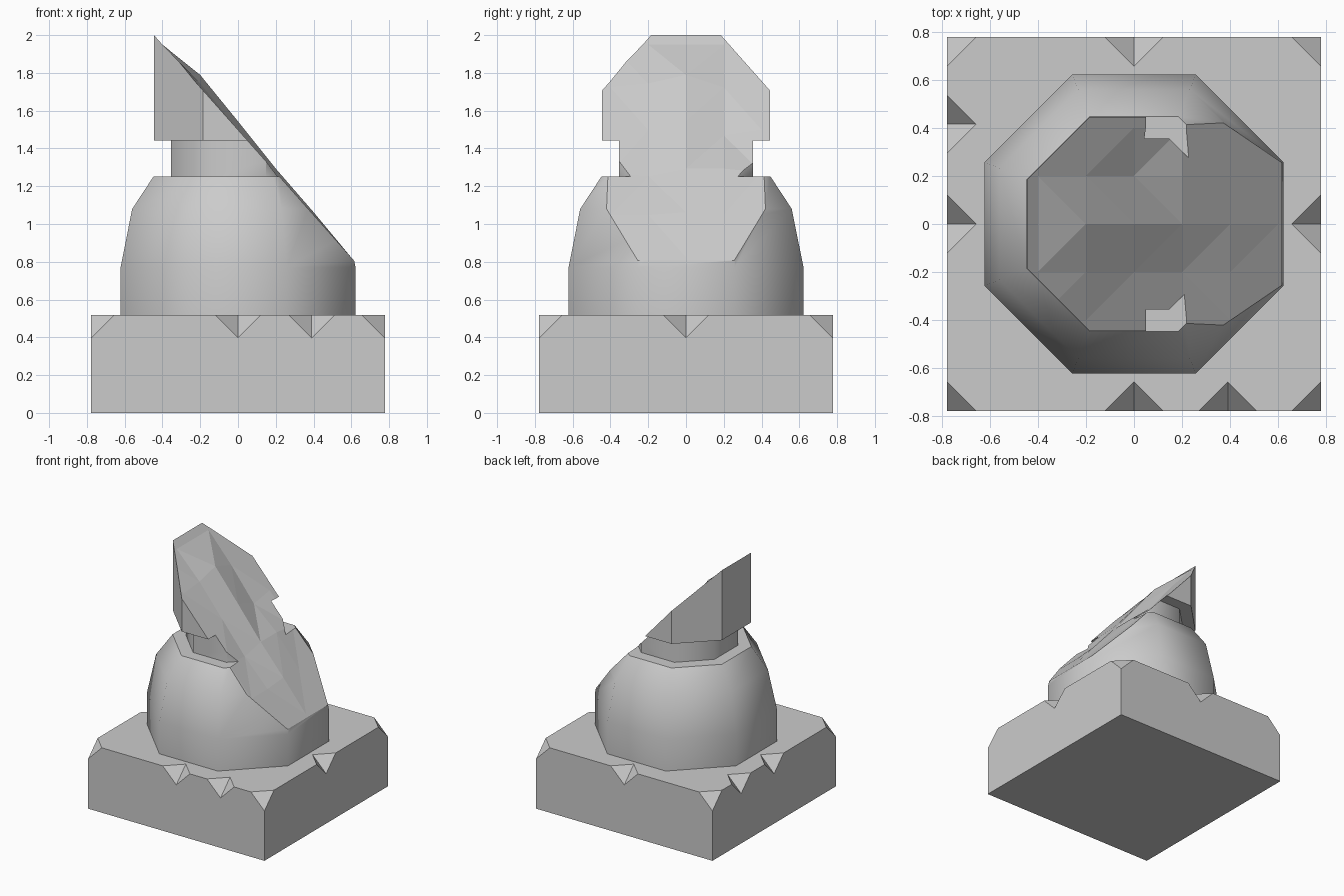
import bpy, bmesh, math

if "Cube" in bpy.data.objects:
    bpy.data.objects.remove(bpy.data.objects["Cube"])

HALF, BASE_TOP, NOTCH = 0.777, 0.517, 0.12


def make_object(name, bm):
    bmesh.ops.recalc_face_normals(bm, faces=bm.faces)
    mesh = bpy.data.meshes.new(name)
    bm.to_mesh(mesh)
    bm.free()
    obj = bpy.data.objects.new(name, mesh)
    bpy.context.collection.objects.link(obj)
    return obj


def activate(obj):
    bpy.ops.object.select_all(action='DESELECT')
    obj.select_set(True)
    bpy.context.view_layer.objects.active = obj


def cut(obj, cutter):
    activate(obj)
    mod = obj.modifiers.new("cut", 'BOOLEAN')
    mod.operation = 'DIFFERENCE'
    mod.solver = 'EXACT'
    mod.object = cutter
    bpy.ops.object.modifier_apply(modifier=mod.name)


def octagon_stack(name, profile):
    """Eight-sided solid; profile lists (flat-to-centre distance, height)."""
    bm = bmesh.new()
    rings = []
    for apothem, z in profile:
        r = apothem / math.cos(math.pi / 8)
        rings.append([bm.verts.new((r * math.cos((i + 0.5) * math.pi / 4),
                                    r * math.sin((i + 0.5) * math.pi / 4), z))
                      for i in range(8)])
    for a, b in zip(rings, rings[1:]):
        for i in range(8):
            j = (i + 1) % 8
            bm.faces.new((a[i], a[j], b[j], b[i]))
    bm.faces.new(rings[0])
    bm.faces.new(rings[-1])
    return make_object(name, bm)


# Square base with chipped corners and edges
bm = bmesh.new()
bmesh.ops.create_cube(bm, size=1)
for v in bm.verts:
    v.co = (v.co.x * 2 * HALF, v.co.y * 2 * HALF, (v.co.z + 0.5) * BASE_TOP)
base = make_object("base", bm)

chips = [(sx * HALF, sy * HALF) for sx in (-1, 1) for sy in (-1, 1)]
chips += [(0, -HALF), (0.39, -HALF), (0, HALF), (HALF, 0), (-HALF, 0), (-HALF, 0.415)]
bm = bmesh.new()
for x, y in chips:
    new = bmesh.ops.create_uvsphere(bm, u_segments=4, v_segments=2, radius=NOTCH)
    bmesh.ops.translate(bm, verts=new["verts"], vec=(x, y, BASE_TOP))
chip_cutter = make_object("chip_cutter", bm)
cut(base, chip_cutter)

# Sloping, slightly uneven break surface
bumps = {(-2, 0): 0.065, (0, 0): 0.045, (0, 2): -0.03, (-2, -2): 0.02,
         (2, -2): -0.02, (2, 0): 0.02, (4, 0): 0.015, (2, 2): 0.02}
bm = bmesh.new()
bmesh.ops.create_grid(bm, x_segments=10, y_segments=10, size=1)
for v in bm.verts:
    key = (round(v.co.x * 10), round(v.co.y * 10))
    v.co.z = 2.0 - 1.127 * (v.co.x + 0.445) + bumps.get(key, 0)
bmesh.ops.triangulate(bm, faces=bm.faces)
top = bmesh.ops.extrude_face_region(bm, geom=bm.faces[:])
for v in top["geom"]:
    if isinstance(v, bmesh.types.BMVert):
        v.co.z = 4
break_cutter = make_object("break_cutter", bm)

# Rounded body, neck and head, all sheared by the break
body = octagon_stack("body", [(0.622, BASE_TOP), (0.622, 0.77), (0.56, 1.08), (0.447, 1.252)])
neck = octagon_stack("neck", [(0.355, 1.252), (0.355, 1.443)])
head = octagon_stack("head", [(0.445, 1.443), (0.445, 2.2)])
for part in (body, neck):
    activate(part)
    bpy.ops.object.shade_smooth_by_angle(angle=math.radians(50))
for part in (body, neck, head):
    cut(part, break_cutter)

for cutter in (chip_cutter, break_cutter):
    bpy.data.objects.remove(cutter)
